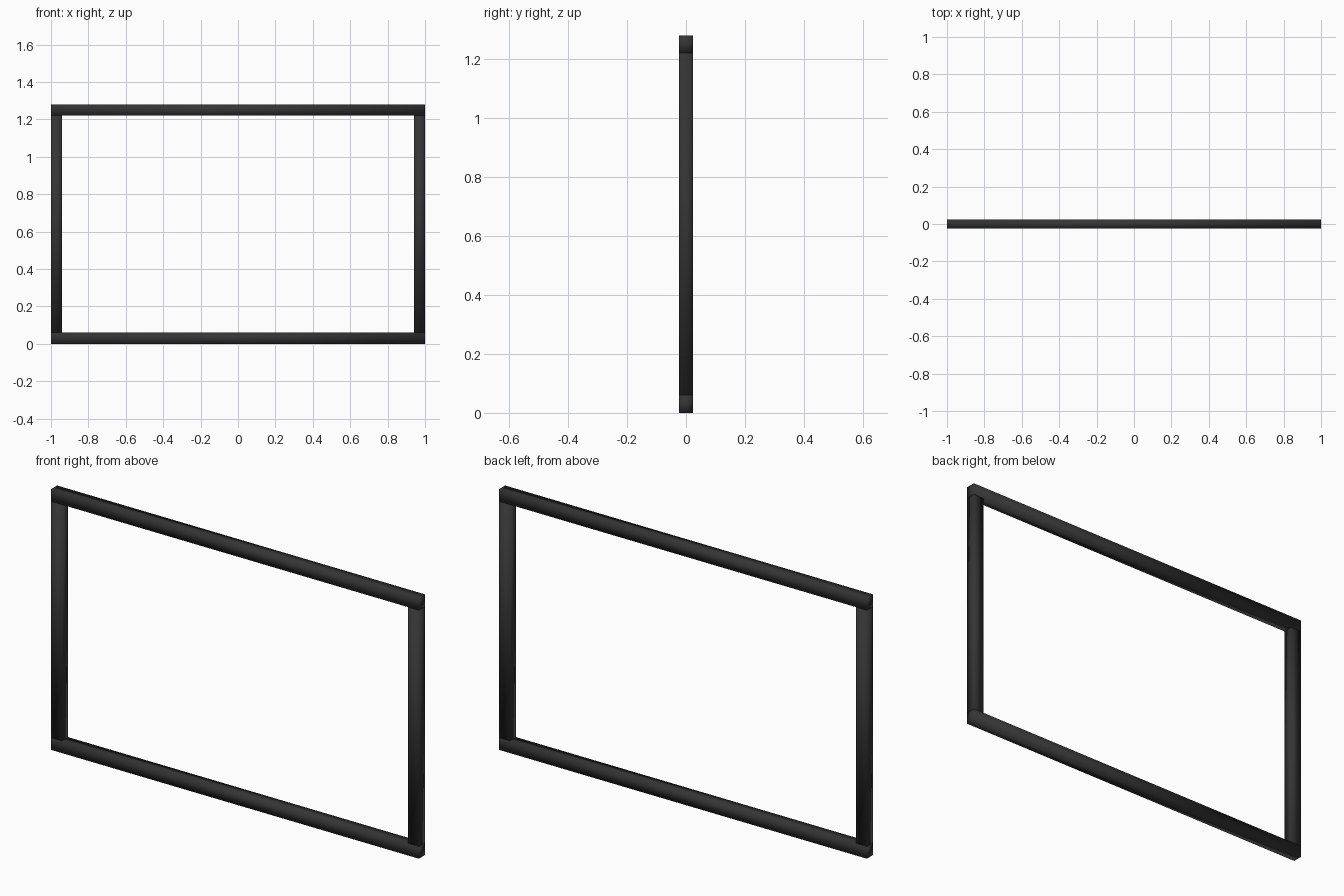
import bpy

if "Cube" in bpy.data.objects:
    bpy.data.objects.remove(bpy.data.objects["Cube"])

W, H, T, D = 2.0, 1.28, 0.06, 0.048   # width, height, bar thickness, depth

mat = bpy.data.materials.new("dark_frame")
mat.diffuse_color = (0.035, 0.035, 0.035, 1)
mat.use_nodes = True
mat.node_tree.nodes["Principled BSDF"].inputs["Base Color"].default_value = mat.diffuse_color


def bar(name, centre, size):
    bpy.ops.mesh.primitive_cube_add(size=1, location=centre)
    ob = bpy.context.object
    ob.name = name
    ob.scale = size
    bpy.ops.object.transform_apply(location=False, rotation=False, scale=True)
    bpy.ops.object.shade_smooth()   # soft gradients across the box faces
    ob.data.materials.append(mat)


# full-width horizontal rails
bar("bottom_rail", (0, 0, T / 2), (W, D, T))
bar("top_rail", (0, 0, H - T / 2), (W, D, T))

# uprights fitted between the rails
for side, name in ((-1, "left_upright"), (1, "right_upright")):
    bar(name, (side * (W - T) / 2, 0, H / 2), (T, D, H - 2 * T))
